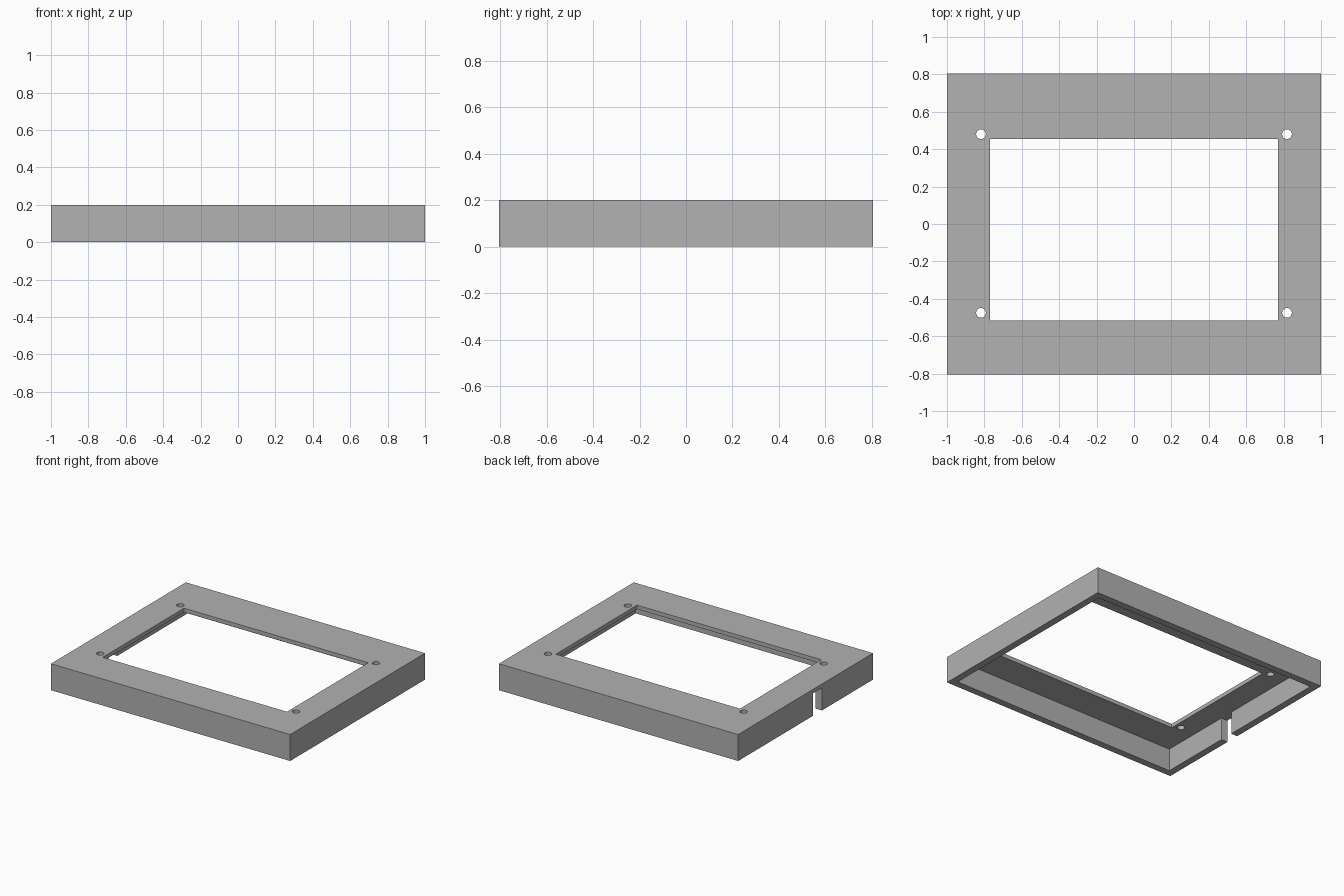
import bpy

W, D, H = 2.0, 1.61, 0.2      # outer size
WALL, PLATE = 0.053, 0.03     # rim and face plate thickness
EPS = 0.05                    # cutter overshoot

cube = bpy.data.objects.get("Cube")
if cube:
    bpy.data.objects.remove(cube, do_unlink=True)

grey = bpy.data.materials.new("plain grey")
grey.use_nodes = True
colour = (0.445, 0.445, 0.445, 1)
grey.diffuse_color = colour
grey.node_tree.nodes["Principled BSDF"].inputs["Base Color"].default_value = colour


def box(name, x0, x1, y0, y1, z0, z1):
    bpy.ops.mesh.primitive_cube_add(
        size=1, location=((x0 + x1) / 2, (y0 + y1) / 2, (z0 + z1) / 2))
    ob = bpy.context.object
    ob.name = name
    ob.scale = (x1 - x0, y1 - y0, z1 - z0)
    bpy.ops.object.transform_apply(location=True, rotation=False, scale=True)
    return ob


# Outer block of the bezel
bezel = box("bezel_cover", -W / 2, W / 2, -D / 2, D / 2, 0, H)
bezel.data.materials.append(grey)

# Hollow underside, display window and cable slot in the -x wall
under = H - PLATE
cutters = [
    box("hollow_cutter", WALL - W / 2, W / 2 - WALL,
        WALL - D / 2, D / 2 - WALL, -EPS, under),
    box("window_cutter", -0.77, 0.77, -0.515, 0.455, under - EPS, H + EPS),
    box("slot_cutter", -W / 2 - EPS, WALL - W / 2 + EPS,
        -0.195, -0.09, -EPS, under),
]

# Four screw holes beside the window corners
for x in (-0.818, 0.818):
    for y in (-0.475, 0.48):
        bpy.ops.mesh.primitive_cylinder_add(
            vertices=24, radius=0.026, depth=PLATE + 2 * EPS,
            location=(x, y, H - PLATE / 2))
        hole = bpy.context.object
        hole.name = "screw_hole_cutter"
        cutters.append(hole)

# Cut everything out, then discard the cutters
bpy.context.view_layer.objects.active = bezel
for cutter in cutters:
    cutter.hide_render = True
    mod = bezel.modifiers.new(cutter.name, "BOOLEAN")
    mod.operation = "DIFFERENCE"
    mod.solver = "EXACT"
    mod.object = cutter
    bpy.ops.object.modifier_apply(modifier=mod.name)
for cutter in cutters:
    bpy.data.objects.remove(cutter, do_unlink=True)

# Smooth hole walls, sharp edges elsewhere
bpy.ops.object.select_all(action="DESELECT")
bezel.select_set(True)
bpy.ops.object.shade_smooth_by_angle()
